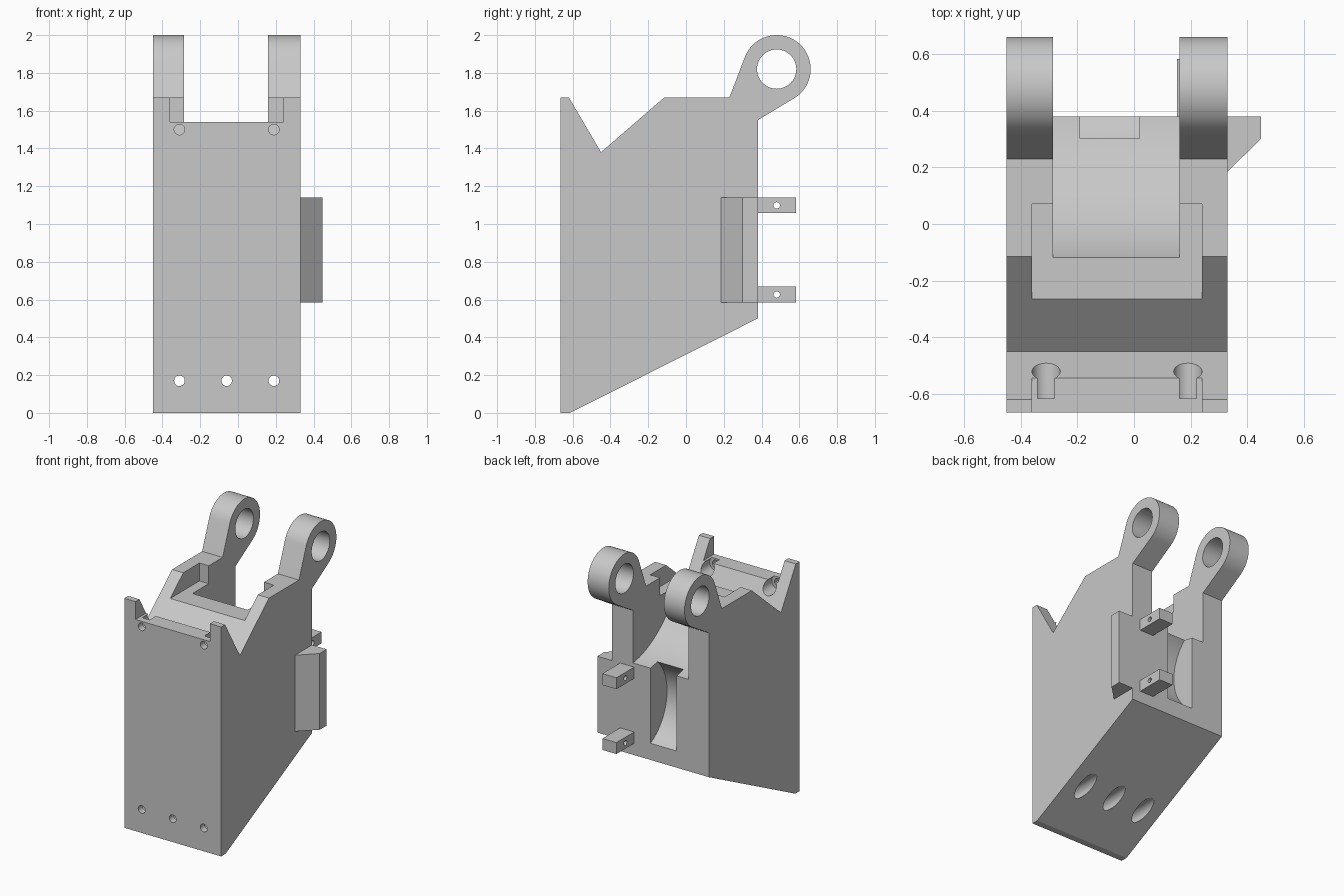
import bpy, bmesh, math
from mathutils import Vector

cube = bpy.data.objects.get("Cube")
if cube:
    bpy.data.objects.remove(cube, do_unlink=True)

grey = bpy.data.materials.new("plain grey")
grey.use_nodes = True
colour = (0.58, 0.58, 0.58, 1)
grey.diffuse_color = colour
grey.node_tree.nodes["Principled BSDF"].inputs["Base Color"].default_value = colour

# Which way a profile (a, b) extruded to depth d maps into space
PLACE = {
    "x": lambda a, b, d: Vector((d, a, b)),
    "y": lambda a, b, d: Vector((a, d, b)),
    "z": lambda a, b, d: Vector((a, b, d)),
}


def prism(name, axis, profile, start, end):
    bm = bmesh.new()
    place = PLACE[axis]
    face = bm.faces.new([bm.verts.new(place(a, b, start)) for a, b in profile])
    new = bmesh.ops.extrude_face_region(bm, geom=[face])["geom"]
    moved = [v for v in new if isinstance(v, bmesh.types.BMVert)]
    bmesh.ops.translate(bm, verts=moved, vec=place(0, 0, end - start))
    bmesh.ops.recalc_face_normals(bm, faces=bm.faces)
    mesh = bpy.data.meshes.new(name)
    bm.to_mesh(mesh)
    bm.free()
    mesh.materials.append(grey)
    obj = bpy.data.objects.new(name, mesh)
    bpy.context.collection.objects.link(obj)
    return obj


def arc(a, b, radius, first=0, last=360, steps=48):
    count = steps if last - first == 360 else steps + 1
    angles = [math.radians(first + (last - first) * i / steps) for i in range(count)]
    return [(a + radius * math.cos(t), b + radius * math.sin(t)) for t in angles]


def rect(a0, a1, b0, b1):
    return [(a0, b0), (a1, b0), (a1, b1), (a0, b1)]


def activate(obj):
    bpy.ops.object.select_all(action="DESELECT")
    obj.select_set(True)
    bpy.context.view_layer.objects.active = obj


def cut(target, cutter):
    cutter.hide_render = True
    mod = target.modifiers.new("cut", "BOOLEAN")
    mod.operation = "DIFFERENCE"
    mod.solver = "EXACT"
    mod.object = cutter
    activate(target)
    bpy.ops.object.modifier_apply(modifier=mod.name)
    bpy.data.objects.remove(cutter, do_unlink=True)


LEFT, RIGHT = 0.33, -0.45
INNER_LEFT, INNER_RIGHT = 0.16, -0.285
BACK = 0.38
PIVOT = (0.48, 1.82)

# Main block with a notched top and sloping underside
body = prism("body", "x", [
    (-0.665, 0), (-0.615, 0), (BACK, 0.5), (BACK, 1.67), (-0.115, 1.67),
    (-0.45, 1.38), (-0.62, 1.67), (-0.665, 1.67)], RIGHT, LEFT)

# Upper pocket, round channel around the pivot, and curved rear slot
cut(body, prism("pocket_cutter", "x", rect(-0.8, 0.07, 1.54, 1.8), -0.36, 0.24))
cut(body, prism("channel_cutter", "x", arc(*PIVOT, 0.66, steps=96), INNER_RIGHT, INNER_LEFT))
cut(body, prism("slot_cutter", "x", arc(0.535, 0.93, 0.346, steps=64), -0.19, 0.02))

# Counterbored screw holes
for x, z, end in [(-0.31, 1.5, -0.4), (0.19, 1.5, -0.4),
                  (-0.31, 0.17, -0.12), (-0.06, 0.17, -0.12), (0.19, 0.17, -0.12)]:
    cut(body, prism("hole_cutter", "y", arc(x, z, 0.028, steps=32), -0.8, -0.6))
    cut(body, prism("bore_cutter", "y", arc(x, z, 0.05, steps=32), -0.615, end))

parts = [body]

# Pair of hinge ears
for name, x0, x1 in [("right_ear", RIGHT, INNER_RIGHT), ("left_ear", INNER_LEFT, LEFT)]:
    outline = arc(*PIVOT, 0.18, -60, 159) + [(0.23, 1.67), (BACK, 1.67), (BACK, 1.55)]
    ear = prism(name, "x", outline, x0, x1)
    cut(ear, prism("eye_cutter", "x", arc(*PIVOT, 0.104), x0 - 0.1, x1 + 0.1))
    parts.append(ear)

# Wedge rib on the left side
parts.append(prism("side_wedge", "z", [
    (LEFT, 0.185), (0.448, 0.3), (0.448, BACK), (LEFT, BACK)], 0.585, 1.14))

# Drilled rear lugs
for name, z0, z1 in [("lower_lug", 0.585, 0.668), ("upper_lug", 1.057, 1.14)]:
    lug = prism(name, "x", rect(BACK, 0.583, z0, z1), 0.152, 0.265)
    cut(lug, prism("pin_cutter", "x", arc(0.48, (z0 + z1) / 2, 0.017, steps=24), 0.1, 0.3))
    parts.append(lug)

for part in parts:
    activate(part)
    bpy.ops.object.shade_smooth_by_angle(angle=math.radians(25))
